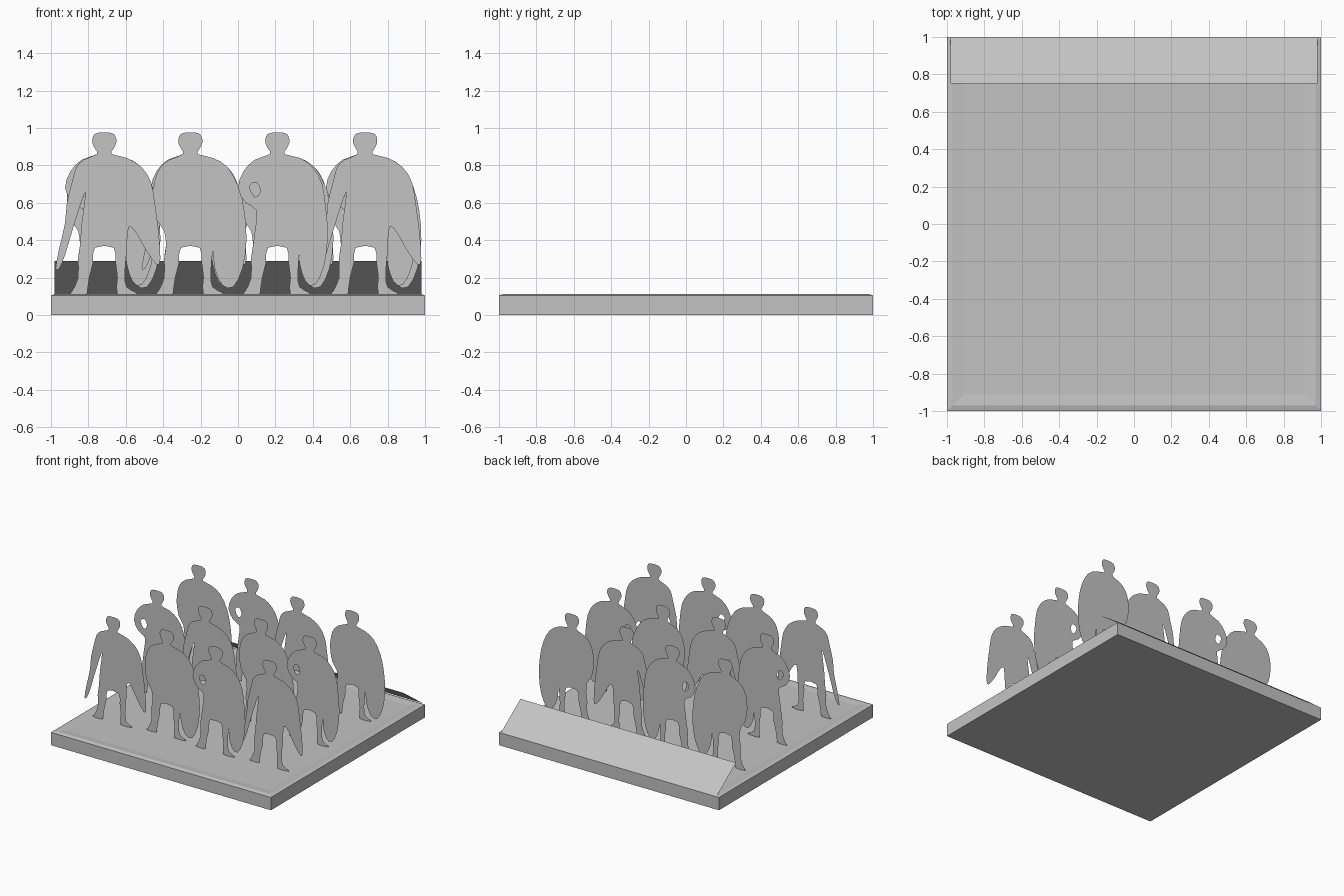
import bpy
import bmesh
from mathutils import Vector

if "Cube" in bpy.data.objects:
    bpy.data.objects.remove(bpy.data.objects["Cube"], do_unlink=True)

# One plain grey for the whole piece
grey = bpy.data.materials.new("stone_grey")
grey.use_nodes = True
colour = (0.55, 0.55, 0.55, 1.0)
grey.diffuse_color = colour
grey.node_tree.nodes["Principled BSDF"].inputs["Base Color"].default_value = colour

GROUND = 0.107


def mesh_from(bm, name):
    mesh = bpy.data.meshes.new(name)
    bm.to_mesh(mesh)
    bm.free()
    mesh.materials.append(grey)
    return mesh


def place(mesh, name, location=(0, 0, 0)):
    obj = bpy.data.objects.new(name, mesh)
    obj.location = location
    bpy.context.collection.objects.link(obj)
    return obj


def soften(points):
    """Add one curved midpoint between each pair of neighbouring points."""
    result = []
    count = len(points)
    for i in range(count):
        before, start, end, after = (Vector(points[(i + k) % count]) for k in (-1, 0, 1, 2))
        result += [start, (9 * (start + end) - before - after) / 16]
    return result


def cutout(name, loops):
    """Fill closed outlines, given in hundredths, as a flat upright sheet."""
    bm = bmesh.new()
    for loop in loops:
        verts = [bm.verts.new((p.x / 100, 0, max(p.y / 100, GROUND))) for p in soften(loop)]
        for i, vert in enumerate(verts):
            bm.edges.new((verts[i - 1], vert))
    bmesh.ops.triangle_fill(bm, use_beauty=True, edges=bm.edges[:], normal=(0, -1, 0))
    return mesh_from(bm, name)


# Square base with a low raised lip
bm = bmesh.new()
rings = []
for half, z in ((1, 0), (1, 0.105), (0.97, 0.113), (0.91, GROUND)):
    corners = ((-half, -half), (half, -half), (half, half), (-half, half))
    rings.append([bm.verts.new((x, y, z)) for x, y in corners])
for lower, upper in zip(rings, rings[1:]):
    for i in range(4):
        bm.faces.new((lower[i - 1], lower[i], upper[i], upper[i - 1]))
bm.faces.new(rings[0][::-1])
bm.faces.new(rings[-1])
place(mesh_from(bm, "base"), "base")

# Thin sloping panel along the back edge
bm = bmesh.new()
slope = ((0.98, 1, 0.11), (-0.98, 1, 0.11), (-0.98, 0.75, 0.29), (0.98, 0.75, 0.29))
bm.faces.new([bm.verts.new(corner) for corner in slope])
place(mesh_from(bm, "back_panel"), "back_panel")

# Silhouette pieces shared by every figure
half_head = [(4, 86), (5, 89), (6.4, 92), (6, 95.5), (3.5, 97.4)]
head = [(-x, z) for x, z in half_head] + half_head[::-1]
legs = [(12, 34), (11, 22), (12, 15), (17, 12), (16, 11), (7, 11), (7, 20),
        (6, 28), (5, 36), (-5, 36), (-6, 28), (-8, 20), (-9, 13), (-10, 11),
        (-18, 11), (-17, 13), (-14, 20), (-14, 30), (-13, 37)]

# Figure with a short cape and a lowered blade
cape_side = [(12, 84), (20, 79), (25, 71), (27, 60), (29, 45), (30, 30),
             (28, 27), (22, 35), (17, 44), (13, 47)]
blade_arm = [(-12, 50), (-10, 66), (-14, 55), (-18, 42), (-21, 32), (-24, 25),
             (-26, 25), (-24, 36), (-21, 49), (-20, 60), (-17, 72), (-15, 79), (-11, 83)]
# Figure with a tall shield and an arm held close
shield_side = [(12, 84), (20, 79), (26, 68), (29, 55), (30, 40), (28, 25),
               (23, 15), (17, 16), (13, 25)]
close_arm = [(-14, 45), (-18, 51), (-20, 62), (-19, 72), (-16, 79), (-11, 83)]
# Figure with a narrower shield and a hand on the hip
narrow_shield = [(12, 84), (19, 79), (24, 70), (26, 57), (27, 42), (25, 26),
                 (20, 16), (15, 18), (12, 27)]
hip_arm = [(-12, 45), (-11, 56), (-17, 60), (-21, 68), (-18, 77), (-12, 83)]
elbow_gap = [(-15, 69), (-11, 71), (-9, 66), (-12, 63)]

blade_figure = cutout("blade_figure", [head + cape_side + legs + blade_arm])
shield_figure = cutout("shield_figure", [head + shield_side + legs + close_arm])
hip_figure = cutout("hip_figure", [head + narrow_shield + legs + hip_arm, elbow_gap])
kinds = [blade_figure, shield_figure, hip_figure]

# Three ranks of four, the kinds shifting by one from rank to rank
columns = (-0.715, -0.255, 0.21, 0.68)
ranks = {"front": (-0.6, -0.56, -0.59, -0.56),
         "middle": (-0.03, -0.06, 0, -0.04),
         "rear": (0.51, 0.54, 0.47, 0.51)}
for shift, (rank, depths) in enumerate(ranks.items()):
    for column, (x, y) in enumerate(zip(columns, depths)):
        mesh = kinds[(column - shift) % len(kinds)]
        place(mesh, f"{rank}_{mesh.name}_{column + 1}", (x, y, 0))
